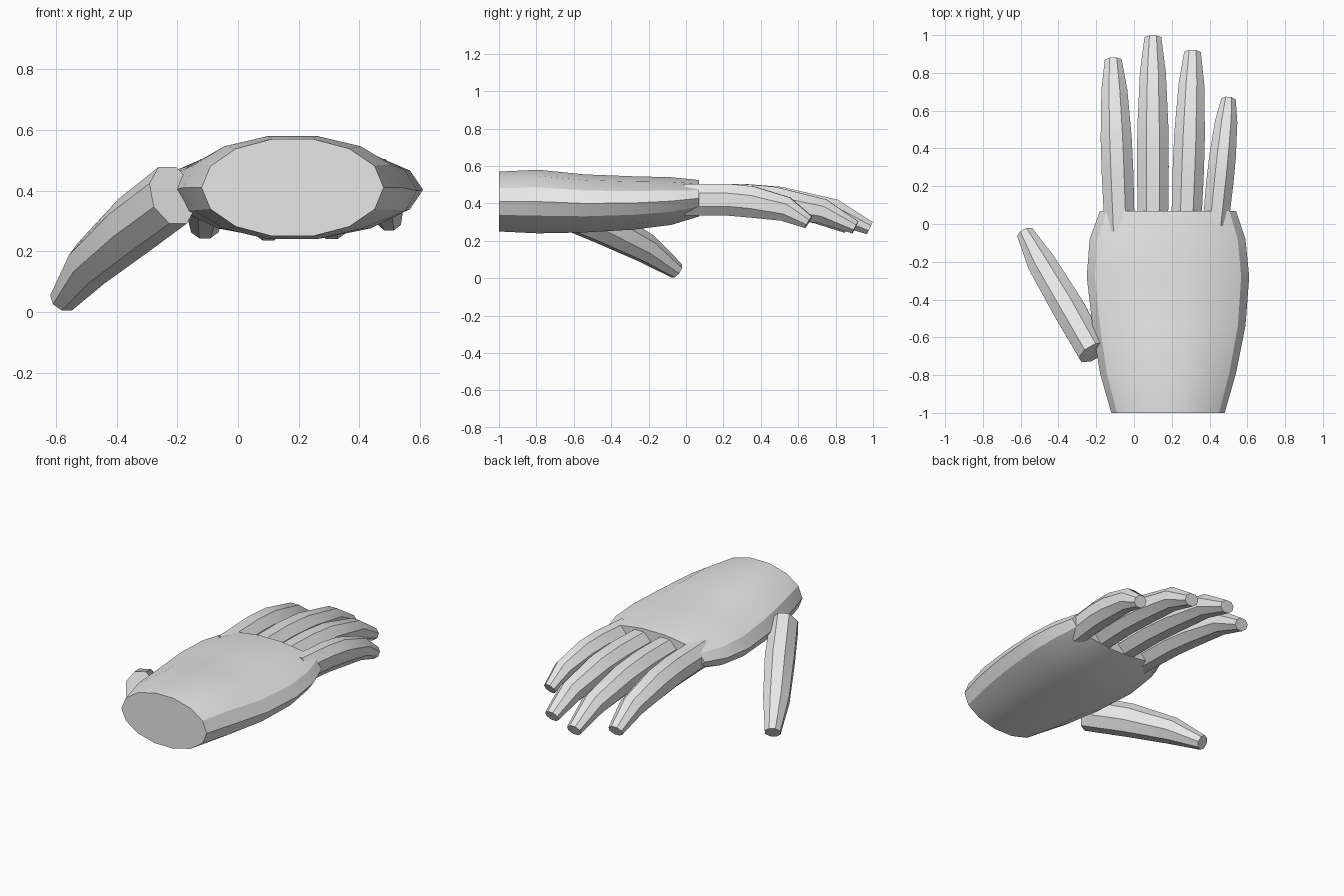
import bpy
import bmesh
from math import cos, sin, pi, radians
from mathutils import Vector

if "Cube" in bpy.data.objects:
    bpy.data.objects.remove(bpy.data.objects["Cube"], do_unlink=True)

grey = bpy.data.materials.new("plain grey")
grey.use_nodes = True
grey.diffuse_color = (0.8, 0.8, 0.8, 1)
grey.node_tree.nodes["Principled BSDF"].inputs["Base Color"].default_value = grey.diffuse_color


def loft(name, rings):
    """Skin a list of closed rings and cap both ends."""
    bm = bmesh.new()
    loops = [[bm.verts.new(p) for p in ring] for ring in rings]
    n = len(loops[0])
    for a, b in zip(loops, loops[1:]):
        for i in range(n):
            j = (i + 1) % n
            bm.faces.new((a[i], a[j], b[j], b[i]))
    bm.faces.new(loops[0])
    bm.faces.new(loops[-1])
    bmesh.ops.recalc_face_normals(bm, faces=bm.faces)
    mesh = bpy.data.meshes.new(name)
    bm.to_mesh(mesh)
    bm.free()
    mesh.materials.append(grey)
    obj = bpy.data.objects.new(name, mesh)
    bpy.context.collection.objects.link(obj)
    bpy.ops.object.select_all(action='DESELECT')
    obj.select_set(True)
    bpy.context.view_layer.objects.active = obj
    bpy.ops.object.shade_smooth_by_angle(angle=radians(30))


def digit(name, path):
    """Eight-sided tapered tube along (centre, half width, half height) stations."""
    centres = [Vector(c) for c, _, _ in path]
    rings = []
    for k, (_, rx, rz) in enumerate(path):
        ahead = centres[min(k + 1, len(path) - 1)]
        behind = centres[max(k - 1, 0)]
        along = (ahead - behind).normalized()
        side = along.cross(Vector((0, 0, 1))).normalized()
        up = side.cross(along)
        ring = []
        for i in range(8):
            a = (i + 0.5) * pi / 4
            ring.append(centres[k] + (side * rx * cos(a) + up * rz * sin(a)) / cos(pi / 8))
        rings.append(ring)
    loft(name, rings)


# Palm: y, left x, right x, bottom z, top z
palm = [
    (-1.0, -0.12, 0.48, 0.25, 0.57),
    (-0.79, -0.18, 0.54, 0.24, 0.58),
    (-0.54, -0.22, 0.59, 0.245, 0.555),
    (-0.28, -0.25, 0.61, 0.26, 0.545),
    (-0.08, -0.235, 0.59, 0.285, 0.54),
    (0.07, -0.18, 0.54, 0.33, 0.525),
]
palm_rings = []
for y, x0, x1, z0, z1 in palm:
    ring = []
    for i in range(14):
        a = i * pi / 7
        ring.append(((x0 + x1) / 2 + (x1 - x0) / 2 * cos(a), y,
                     (z0 + z1) / 2 + (z1 - z0) / 2 * sin(a) / cos(pi / 14)))
    palm_rings.append(ring)
loft("palm", palm_rings)

# Fingers: base x, tip x, tip y, drop of the tip, half width
fingers = {
    "index_finger": (-0.08, -0.11, 0.865, 0.145, 0.084),
    "middle_finger": (0.10, 0.10, 0.983, 0.152, 0.084),
    "ring_finger": (0.28, 0.31, 0.905, 0.148, 0.083),
    "little_finger": (0.44, 0.50, 0.655, 0.12, 0.072),
}
# Share of length, share of drop, share of width, half height
stations = [(-0.15, 0, 0.95, 0.085), (0.25, 0, 1, 0.085), (0.47, 0.1, 0.98, 0.084),
            (0.79, 0.42, 0.82, 0.066), (1, 1, 0.53, 0.036)]
for name, (bx, tx, ty, drop, width) in fingers.items():
    digit(name, [((bx + (tx - bx) * f, 0.08 + (ty - 0.08) * f, 0.42 - drop * d),
                  width * w, h) for f, d, w, h in stations])

# Thumb
digit("thumb", [
    ((-0.215, -0.68, 0.385), 0.08, 0.1),
    ((-0.345, -0.45, 0.285), 0.085, 0.095),
    ((-0.485, -0.215, 0.16), 0.075, 0.075),
    ((-0.575, -0.05, 0.04), 0.045, 0.042),
])
